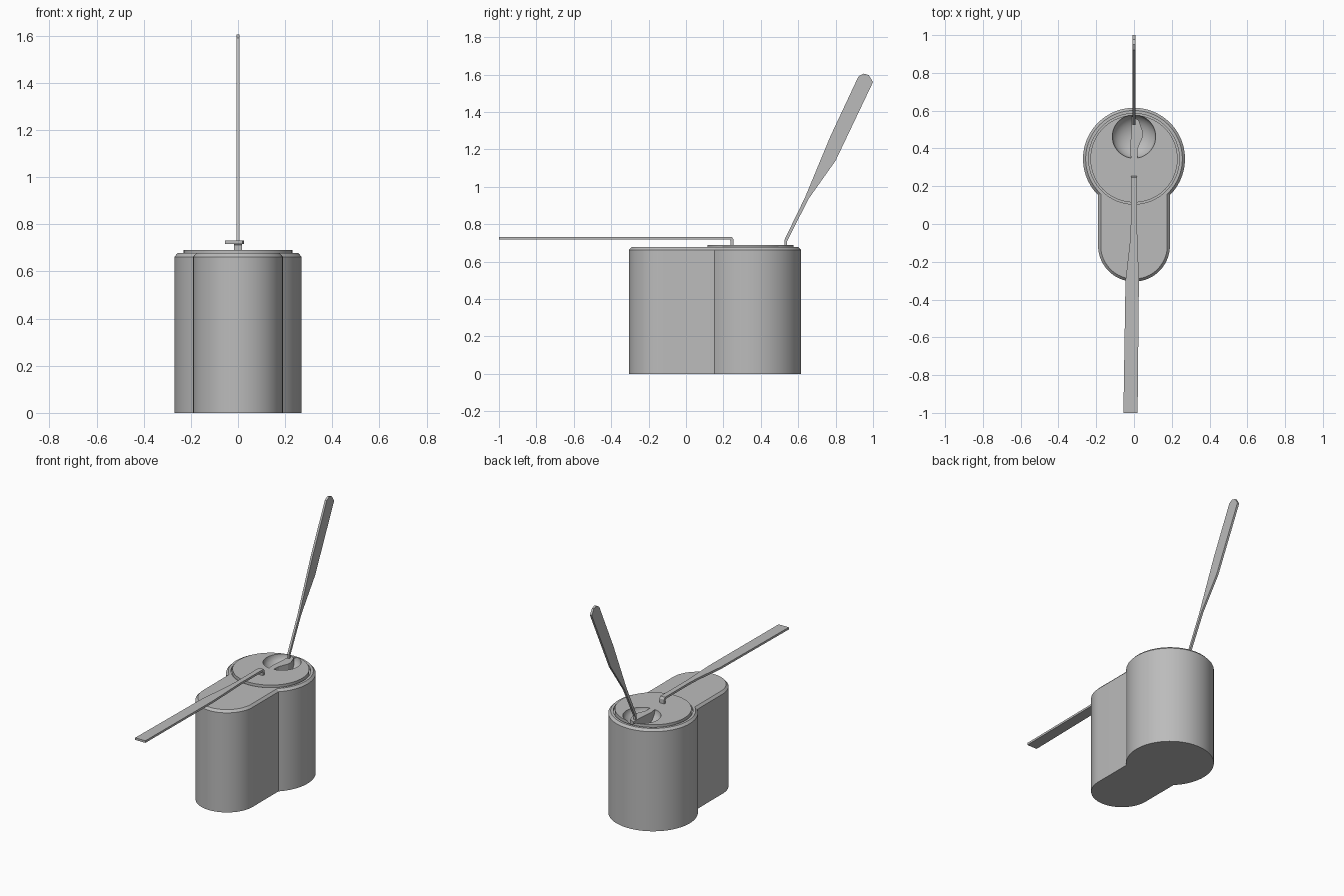
import bpy, bmesh, math

cube = bpy.data.objects.get("Cube")
if cube:
    bpy.data.objects.remove(cube, do_unlink=True)

grey = bpy.data.materials.new("plain grey")
grey.use_nodes = True
colour = (0.5, 0.5, 0.5, 1)
grey.diffuse_color = colour
grey.node_tree.nodes["Principled BSDF"].inputs["Base Color"].default_value = colour

CY = 0.345      # centre of the round rear lobe
FY = -0.115     # centre of the rounded front lobe


def add(name, bm):
    bmesh.ops.recalc_face_normals(bm, faces=bm.faces)
    mesh = bpy.data.meshes.new(name)
    bm.to_mesh(mesh)
    bm.free()
    mesh.materials.append(grey)
    obj = bpy.data.objects.new(name, mesh)
    bpy.context.collection.objects.link(obj)
    return obj


def loft(name, rings):
    """Join matching rings of points into a closed solid."""
    bm = bmesh.new()
    loops = [[bm.verts.new(p) for p in ring] for ring in rings]
    n = len(loops[0])
    for a, b in zip(loops, loops[1:]):
        for i in range(n):
            j = (i + 1) % n
            bm.faces.new((a[i], a[j], b[j], b[i]))
    bm.faces.new(loops[0][::-1])
    bm.faces.new(loops[-1])
    return add(name, bm)


def arc(cy, r, a0, a1, n):
    return [(r * math.cos(a0 + (a1 - a0) * i / n),
             cy + r * math.sin(a0 + (a1 - a0) * i / n)) for i in range(n + 1)]


def footprint(inset, z):
    """Keyhole outline: large rear circle joined to a narrower round front."""
    r, w = 0.27 - inset, 0.19 - inset
    a = math.acos(w / r)
    pts = arc(CY, r, -a, math.pi + a, 72) + arc(FY, w, math.pi, 2 * math.pi, 40)
    return [(x, y, z) for x, y in pts]


def disc(name, r, z0, z1):
    pts = arc(CY, r, 0, 2 * math.pi, 80)[:-1]
    return loft(name, [[(x, y, z) for x, y in pts] for z in (z0, z1)])


def flat_xy(name, pts, z0, z1):
    return loft(name, [[(x, y, z) for x, y in pts] for z in (z0, z1)])


def flat_yz(name, pts, x0, x1):
    return loft(name, [[(x, y, z) for y, z in pts] for x in (x0, x1)])


def cut(obj, cutter):
    cutter.hide_render = True
    mod = obj.modifiers.new("cut", "BOOLEAN")
    mod.operation, mod.solver, mod.object = "DIFFERENCE", "EXACT", cutter
    bpy.context.view_layer.objects.active = obj
    bpy.ops.object.modifier_apply(modifier=mod.name)


# Body with chamfered top edge, and the round lid seated in it
body = loft("body", [footprint(0, 0), footprint(0, 0.662), footprint(0.014, 0.677)])
lid = disc("lid", 0.231, 0.655, 0.69)

# Seat for the lid and the finger bowl
seat = disc("seat_cutter", 0.24, 0.66, 0.75)
bm = bmesh.new()
bmesh.ops.create_uvsphere(bm, u_segments=48, v_segments=24, radius=0.115)
bmesh.ops.scale(bm, vec=(1, 1, 0.7), verts=bm.verts)
bmesh.ops.translate(bm, vec=(0, 0.463, 0.691), verts=bm.verts)
bowl = add("bowl_cutter", bm)
cut(body, seat)
cut(body, bowl)
cut(lid, bowl)
for cutter in (seat, bowl):
    bpy.data.objects.remove(cutter, do_unlink=True)

# Grip rib across the bowl
rib = flat_xy("grip_rib", [(-0.015, 0.34), (0.017, 0.34), (0.02, 0.4), (0.046, 0.46),
                           (0.046, 0.49), (0.025, 0.55), (-0.012, 0.57),
                           (-0.012, 0.5), (-0.022, 0.4)], 0.6, 0.69)

# Long flat arm reaching forward, with the post that carries it
arm = flat_xy("front_arm", [(-0.017, 0.235), (-0.017, 0.0), (-0.022, -0.1),
                            (-0.045, -0.3), (-0.056, -1), (0.019, -1),
                            (0.026, -0.3), (0.019, -0.1), (0.015, 0.0),
                            (0.017, 0.235)], 0.717, 0.731)
post = flat_yz("arm_post", [(0.234, 0.731), (0.234, 0.717), (0.239, 0.711),
                            (0.239, 0.688), (0.254, 0.688), (0.254, 0.718),
                            (0.245, 0.731)], -0.017, 0.017)

# Upright paddle leaning backward
paddle = flat_yz("rear_paddle", [(0.526, 0.64), (0.54, 0.64), (0.541, 0.71),
                                 (0.655, 0.935), (0.8, 1.14), (1.0, 1.56),
                                 (0.977, 1.597), (0.95, 1.605), (0.922, 1.59),
                                 (0.772, 1.27), (0.635, 0.94), (0.528, 0.72)],
                 -0.007, 0.007)

# Smooth the round walls, keep edges crisp
bpy.ops.object.select_all(action="DESELECT")
for obj in (body, lid):
    obj.select_set(True)
bpy.context.view_layer.objects.active = body
bpy.ops.object.shade_smooth_by_angle(angle=math.radians(25))
